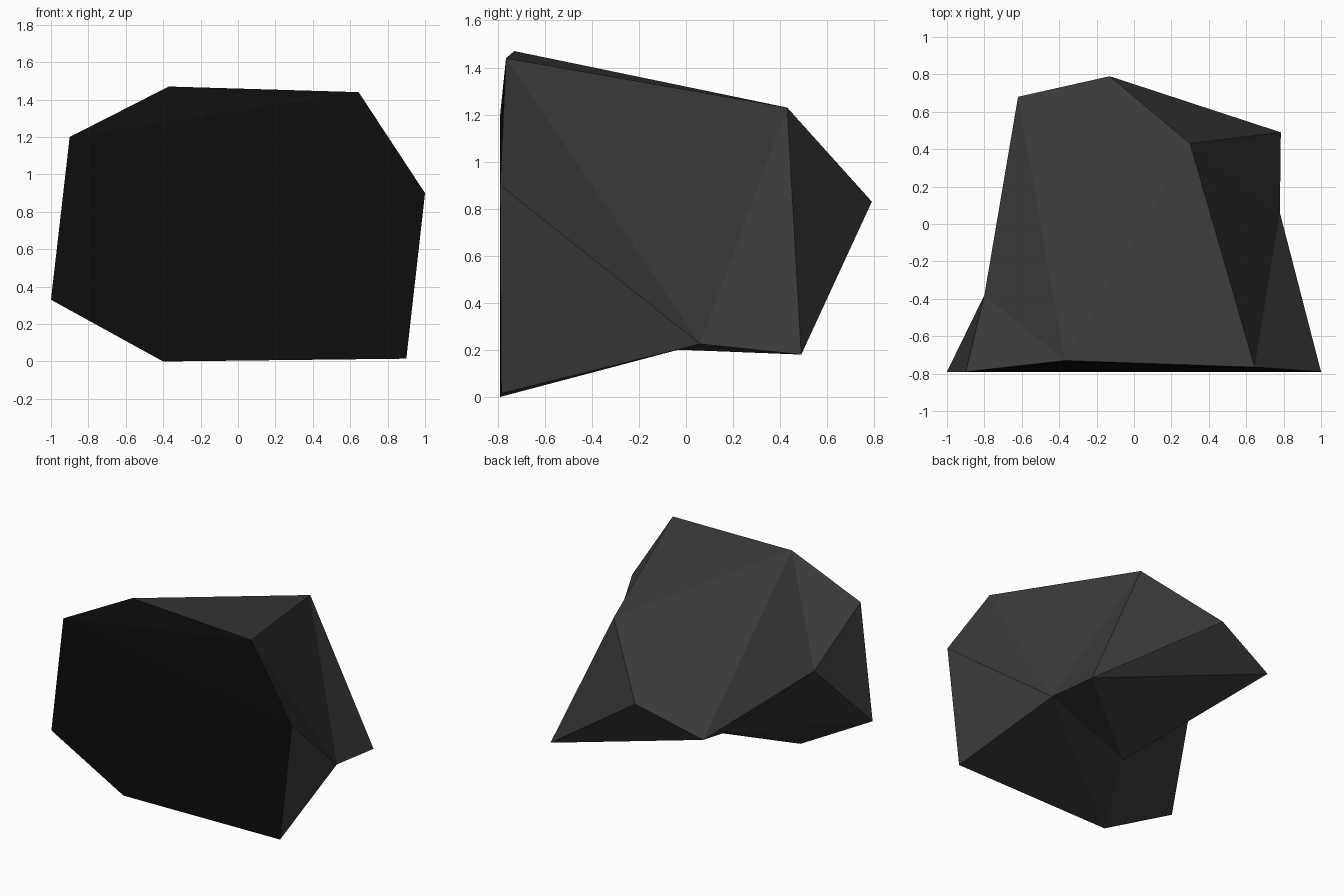
import bpy, bmesh

if "Cube" in bpy.data.objects:
    bpy.data.objects.remove(bpy.data.objects["Cube"])


def material(name, value):
    m = bpy.data.materials.new(name)
    m.diffuse_color = (value, value, value, 1)
    m.use_nodes = True
    m.node_tree.nodes["Principled BSDF"].inputs["Base Color"].default_value = m.diffuse_color
    return m


# Front outline, counter-clockwise seen from the front, starting lower left
rim = [(-0.40, -0.79, 0.00), (0.90, -0.785, 0.015), (1.00, -0.79, 0.90),
       (0.645, -0.765, 1.44), (-0.37, -0.73, 1.47), (-0.90, -0.79, 1.20),
       (-1.00, -0.79, 0.33)]
# Corners of the rock behind the front: crown, right foot, rear tip,
# left rear, left side, right notch, underside
rear = [(0.30, 0.43, 1.23), (0.785, 0.49, 0.18), (-0.13, 0.79, 0.83),
        (-0.62, 0.68, 0.65), (-0.80, -0.38, 0.81), (0.78, 0.06, 0.225),
        (-0.13, -0.27, 0.21)]

bm = bmesh.new()
R = [bm.verts.new(p) for p in rim]
crown, foot, tip, left_rear, left, notch, under = [bm.verts.new(p) for p in rear]

# Dark cut front
front = [bm.faces.new(f) for f in (
    (R[0], R[1], R[2], R[5], R[6]), (R[2], R[3], R[5]), (R[3], R[4], R[5]))]

# Rock facets: right side, top, back and left, underside
for f in (
    (R[1], notch, R[2]), (R[2], notch, R[3]), (R[3], notch, crown), (notch, foot, crown),
    (R[3], crown, R[4]), (crown, tip, left_rear), (crown, left_rear, R[4]),
    (R[4], left_rear, left), (R[4], left, R[5]), (R[5], left, R[6]),
    (crown, foot, tip), (foot, left_rear, tip), (foot, under, left_rear),
    (left_rear, under, left), (foot, notch, under), (notch, R[0], under),
    (notch, R[1], R[0]), (R[0], R[6], under), (R[6], left, under),
):
    bm.faces.new(f)
for f in front:
    f.material_index = 1
bmesh.ops.recalc_face_normals(bm, faces=bm.faces[:])

mesh = bpy.data.meshes.new("rock")
bm.to_mesh(mesh)
bm.free()
mesh.materials.append(material("charcoal_grey", 0.042))
mesh.materials.append(material("near_black", 0.004))
bpy.context.collection.objects.link(bpy.data.objects.new("rock", mesh))
